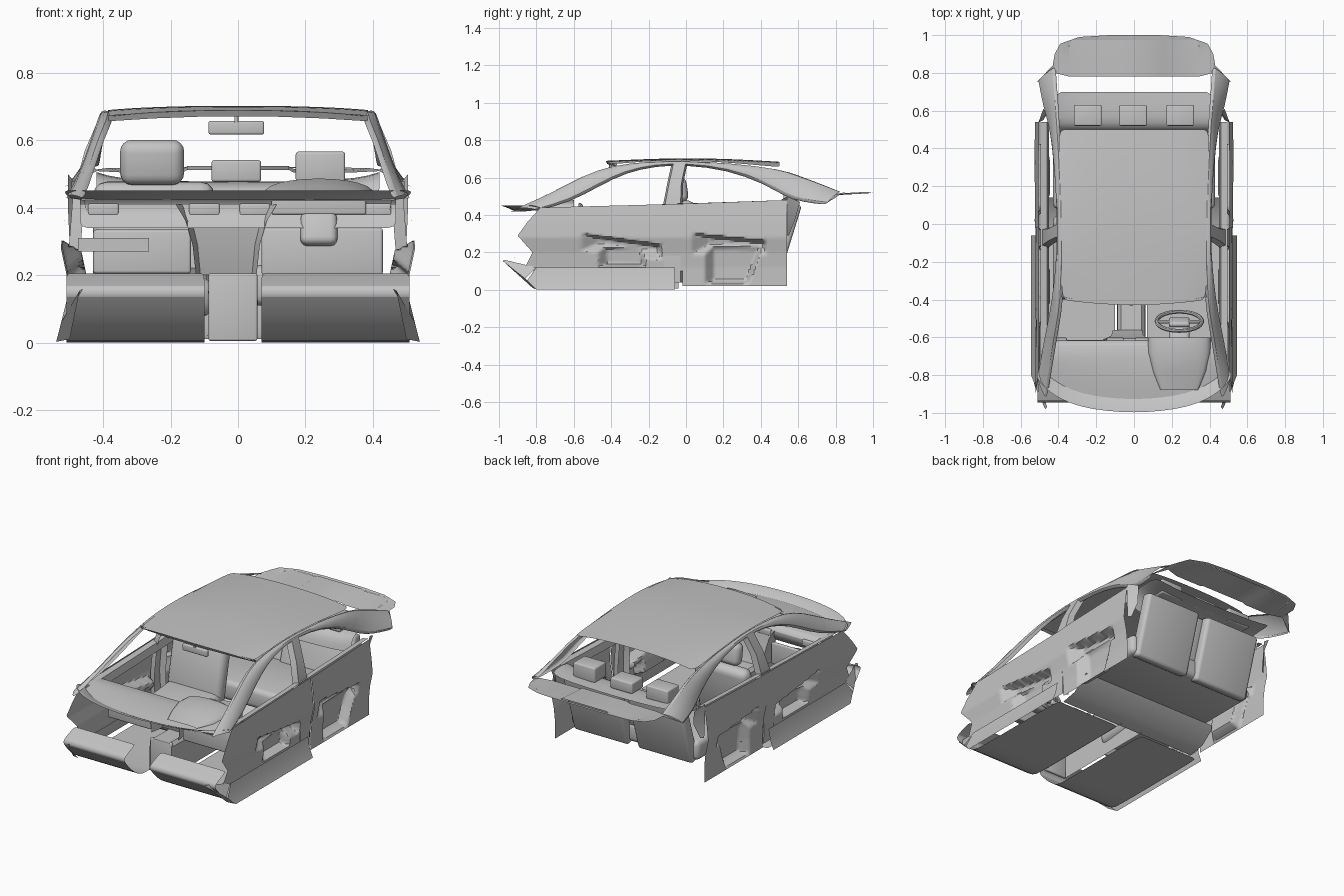
import bpy, bmesh, math
from mathutils import Matrix, Vector

if "Cube" in bpy.data.objects:
    bpy.data.objects.remove(bpy.data.objects["Cube"])

grey = bpy.data.materials.new("plain_grey")
grey.diffuse_color = (0.55, 0.55, 0.55, 1)
grey.use_nodes = True
grey.node_tree.nodes["Principled BSDF"].inputs["Base Color"].default_value = grey.diffuse_color


def finish(name, bm, mirror=False, sub=0, angle=40):
    bmesh.ops.recalc_face_normals(bm, faces=bm.faces)
    me = bpy.data.meshes.new(name)
    bm.to_mesh(me)
    bm.free()
    me.materials.append(grey)
    ob = bpy.data.objects.new(name, me)
    bpy.context.collection.objects.link(ob)
    bpy.context.view_layer.objects.active = ob
    bpy.ops.object.select_all(action='DESELECT')
    ob.select_set(True)
    bpy.ops.object.shade_smooth_by_angle(angle=math.radians(angle))
    if mirror:
        ob.modifiers.new("mirror", 'MIRROR')
    if sub:
        m = ob.modifiers.new("subsurf", 'SUBSURF')
        m.levels = m.render_levels = sub
    return ob


def loft(name, rows, mirror=False, sub=0):
    """Sheet through rows of points."""
    bm = bmesh.new()
    vs = [[bm.verts.new(p) for p in r] for r in rows]
    for a, b in zip(vs, vs[1:]):
        for i in range(len(a) - 1):
            bm.faces.new((a[i], a[i + 1], b[i + 1], b[i]))
    return finish(name, bm, mirror, sub)


def box(name, c, s, bevel=0.0, tilt=0.0, seg=3):
    bm = bmesh.new()
    bmesh.ops.create_cube(bm, size=1)
    bmesh.ops.scale(bm, vec=s, verts=bm.verts)
    if bevel:
        bmesh.ops.bevel(bm, geom=bm.edges[:], offset=bevel, segments=seg, profile=0.5, affect='EDGES')
    bmesh.ops.transform(bm, matrix=Matrix.Translation(c) @ Matrix.Rotation(tilt, 4, 'X'), verts=bm.verts)
    return finish(name, bm)


def lerp(table, t):
    for (a, va), (b, vb) in zip(table, table[1:]):
        if t <= b:
            return va + (vb - va) * (t - a) / (b - a)
    return table[-1][1]


# Roof panel
roof = [(-.40, .385, .69, .67), (-.2, .385, .70, .69), (0, .385, .705, .692), (.25, .39, .70, .68), (.5, .405, .685, .655)]
loft("roof", [[(xe * u, y - (.03 * (1 - u * u) if y < -.3 else 0), zc + (ze - zc) * u ** 3)
               for u in (0, .35, .7, .9, 1)] for y, xe, zc, ze in roof], True, 2)

# Side frame: windscreen pillar, roof rail and rear pillar
frame = [((.47, -.92, .435), (.515, -.80, .43)), ((.44, -.72, .525), (.485, -.62, .475)),
         ((.41, -.55, .62), (.45, -.46, .565)), ((.385, -.40, .67), (.43, -.32, .635)),
         ((.385, -.2, .69), (.415, -.16, .67)), ((.385, 0, .692), (.41, 0, .675)),
         ((.39, .25, .68), (.42, .22, .65)), ((.405, .5, .655), (.44, .42, .575)),
         ((.41, .6, .62), (.46, .53, .505)), ((.42, .72, .575), (.49, .62, .478)),
         ((.425, .83, .53), (.515, .75, .462))]
rows = []
for a, b in frame:
    a, b = Vector(a), Vector(b)
    rows.append([a + Vector((-.012, 0, -.014)), a, (a + b) / 2 + Vector((.008, 0, .008)), b, b + Vector((-.02, 0, -.008))])
loft("side_frame", rows, True, 1)

# Centre pillars
loft("centre_pillar", [[(x - .035, y0, z), (x, y0 + .01, z), (x, y1 - .01, z), (x - .035, y1, z)]
     for x, y0, y1, z in [(.50, -.13, -.02, .04), (.505, -.13, -.02, .25), (.49, -.125, -.02, .44),
                          (.455, -.10, -.015, .57), (.405, -.075, .01, .685)]], True)

# Windscreen cowl strip and upper screen rail
loft("cowl", [[(x, y, .452), (x, y + .03, .445), (x * .97, y + .07, .425)]
     for x, y in [(0, -1), (.15, -.99), (.28, -.97), (.40, -.925), (.47, -.87), (.515, -.82)]], True, 1)
loft("screen_rail", [[(x, -.43 + .3 * x * x, .69 - .1 * x * x), (x, -.42 + .3 * x * x, .672 - .1 * x * x),
                      (x, -.37, .675 - .05 * x * x)] for x in (0, .12, .25, .385)], True)

# Doors: sheets with a soft armrest pressed inward
XZ = [(0, .497), (.12, .497), (.2, .505), (.28, .522), (.36, .515), (.5, .497)]
FRONT = [(0, -.79), (.12, -.86), (.2, -.82), (.29, -.90), (.36, -.85), (.46, -.76)]


def ramp(*d):
    return max(0, min(1, min(d)))


def door(name, y0, y1, z0, top0, top1, inset, dx):
    rows = []
    for i in range(61):
        u, row = i / 60, []
        for j in range(37):
            z = z0 + (top0 + (top1 - top0) * u - z0) * j / 36
            s = y0(z)
            y = s + (y1 - s) * u
            row.append((lerp(XZ, z) + dx - .055 * inset(y, z), y, z))
        rows.append(row)
    loft(name, rows, True)


door("front_door", lambda z: lerp(FRONT, z), -.02, .10, .44, .46,
     lambda y, z: max(ramp((.30 - .14 * (y + .55) - z) / .012, (z - .19 + .12 * (y + .4)) / .05, (-.13 - y) / .02, (y + .56) / .09),
                      ramp((-.22 - y) / .02, (y + .47) / .05, (z - .12) / .02, (.24 - z) / .02)), 0)
door("rear_door", lambda z: -.02, .54, .02, .46, .48,
     lambda y, z: max(ramp((.30 - .1 * (y - .04) - z) / .012, (z - .19) / .05, (.43 - y) / .02, (y - .03) / .09),
                      ramp((y - .10) / .05, (.32 + z * .4 - y) / .02, (z - .03) / .02, (.24 - z) / .02)), .004)
loft("door_top_trim", [[(.495, y, z), (.46, y, z - .005), (.45, y, z - .05)]
     for y, z in [(-.76, .44), (-.3, .452), (.1, .465), (.54, .48)]], True)
loft("rear_quarter_trim", [[(.505, .54, .50), (.48, .61, .47)], [(.505, .54, .40), (.46, .585, .38)],
                           [(.50, .54, .29), (.48, .55, .29)]], True)

# Floor tubs with sloping toe boards
TOE = [(-.06, 0), (-.4, 0), (-.75, 0), (-.80, .006), (-.88, .065), (-.95, .145), (-.95, .165), (-.84, .205)]
for name, xs in (("left_floor", (-.10, -.105, -.25, -.40, -.50, -.51)), ("right_floor", (.07, .075, .25, .40, .50, .51))):
    loft(name, [[(x, y, z) for y, z in TOE] for x in xs], False, 1)
loft("outer_sill", [[(.545, y0, .001), (.525, y1, .05), (.512, y2, .12)]
     for y0, y1, y2 in [(-.06, -.06, -.06), (-.4, -.4, -.4), (-.8, -.85, -.8)]], True)
loft("sill_nose", [[(.54, -.80, .002), (.525, -.86, .06), (.51, -.8, .12)], [(.50, -.82, .01), (.47, -.98, .155), (.46, -.97, .16)]], True)
# Rear footwell
loft("rear_floor", [[(x, -.06, .01), (x, .04, .03), (x, .14, .11)] for x in (-.47, -.1, .06, .47)])

# Centre tunnel and console
loft("tunnel", [[(-.09, y, 0.008), (-.088, y, z - .02), (-.07, y, z), (.04, y, z), (.058, y, z - .02), (.06, y, 0.008)]
     for y, z in [(-.72, .205), (-.5, .2), (-.2, .19), (-.04, .18)]])
box("gear_lever", (-.015, -.42, .235), (.025, .025, .08), .01)
box("console_front", (-.015, -.71, .105), (.145, .02, .2), .006)

# Dashboard
rows = []
for x in (0, .12, .25, .36, .43, .47):
    f = -.94 + .45 * x * x
    rows.append([(x, f, .42), (x, f + .1, .436), (x, -.70, .445), (x, -.635, .437),
                 (x, -.61, .41), (x, -.62, .375), (x, -.65, .34)])
loft("dashboard", rows, True, 1)
rows = []
for i in range(13):
    t = math.pi * i / 12
    rows.append([(.24 - .165 * w * math.cos(t), y, .435 + h * math.sin(t) ** .8)
                 for y, w, h in [(-.88, .6, .005), (-.78, .85, .03), (-.68, 1, .052), (-.60, 1, .045), (-.61, .93, .035)]])
loft("instrument_hood", rows)
box("instrument_panel", (.24, -.625, .42), (.28, .02, .08), .006)
box("glovebox", (-.285, -.625, .27), (.29, .02, .13), .008)
box("glovebox_lid", (-.37, -.64, .29), (.21, .008, .04))
box("knee_panel", (.25, -.625, .27), (.36, .02, .14), .008)
loft("centre_stack", [[(-.035 - w, -.65, z), (-.035 - w * .85, -.61 + d, z), (-.035 + w * .85, -.61 + d, z), (-.035 + w, -.65, z)]
     for z, w, d in [(.41, .15, 0), (.36, .12, .01), (.29, .10, .02), (.20, .09, .05)]])
for x in (-.40, -.10, .05, .41):
    box("air_vent", (x, -.612, .395), (.09, .02, .035), .005)

# Steering wheel
bm = bmesh.new()
N, M = 36, 8
vs = [[bm.verts.new(((.12 + .011 * math.cos(b)) * math.cos(a), (.12 + .011 * math.cos(b)) * math.sin(a), .011 * math.sin(b)))
       for b in [2 * math.pi * j / M for j in range(M)]] for a in [2 * math.pi * i / N for i in range(N)]]
for i in range(N):
    for j in range(M):
        bm.faces.new((vs[i][j], vs[(i + 1) % N][j], vs[(i + 1) % N][(j + 1) % M], vs[i][(j + 1) % M]))
bmesh.ops.transform(bm, matrix=Matrix.Translation((.24, -.515, .345)) @ Matrix.Rotation(math.radians(115), 4, 'X'), verts=bm.verts)
finish("steering_wheel", bm)
box("wheel_hub", (.24, -.52, .34), (.11, .03, .08), .014, math.radians(25))
box("wheel_spokes", (.24, -.518, .35), (.23, .012, .022), .004, math.radians(25))
box("steering_column", (.24, -.59, .325), (.11, .13, .10), .02, -.3)

# Rear-view mirror
box("mirror", (-.005, -.40, .638), (.165, .022, .04), .006)
box("mirror_stem", (-.005, -.405, .668), (.012, .012, .035), .003)

# Front passenger seat
box("front_seat_cushion", (-.25, -.2, .15), (.36, .40, .12), .045, .1)
box("front_seat_back", (-.25, -.02, .31), (.36, .09, .34), .04, -.2)
box("front_headrest", (-.255, -.03, .535), (.19, .075, .135), .035, .15, 4)

# Rear bench: cushion, two backs, top shelf, headrests
box("rear_cushion", (0, .29, .17), (.86, .42, .12), .03)
for s in (-1, 1):
    box("rear_seat_back", (s * .215, .53, .28), (.37, .07, .38), .02, -.3)
box("rear_seat_middle", (0, .50, .30), (.09, .04, .34), .015, -.3)
prof = [(.48, .38), (.495, .44), (.53, .47), (.60, .478), (.70, .475)]
loft("rear_shelf", [[(x, y, z + d) for y, z in prof] for x, d in [(0, 0), (.2, .003), (.36, .01), (.42, .03)]], True, 1)
for x, h in ((-.245, .082), (-.005, .065), (.245, .09)):
    box("rear_headrest", (x, .575, .477 + h / 2), (.147, .11, h), .008)

# Rear deck plate with a raised middle
rows = []
for y, w, z in [(.78, .34, .505), (.86, .345, .510), (.93, .345, .514), (.975, .335, .516)]:
    rows.append([(0, y, z + .008), (.15, y, z + .008), (.165, y, z), (w, y, z)])
loft("rear_deck", rows, True)
loft("rear_deck_rim", [[(x0, y0, z), (x1, y1, z + .004)] for x0, y0, x1, y1, z in [
    (.34, .78, .42, .80, .505), (.345, .87, .42, .90, .51), (.345, .94, .39, .955, .514),
    (.33, .975, .29, .99, .516), (.15, .975, .13, 1, .518), (0, .975, 0, 1, .518)]], True)
loft("rear_deck_corner", [[(.42, .80, .509), (.515, .75, .462)], [(.42, .90, .514), (.43, .84, .52)]], True)
